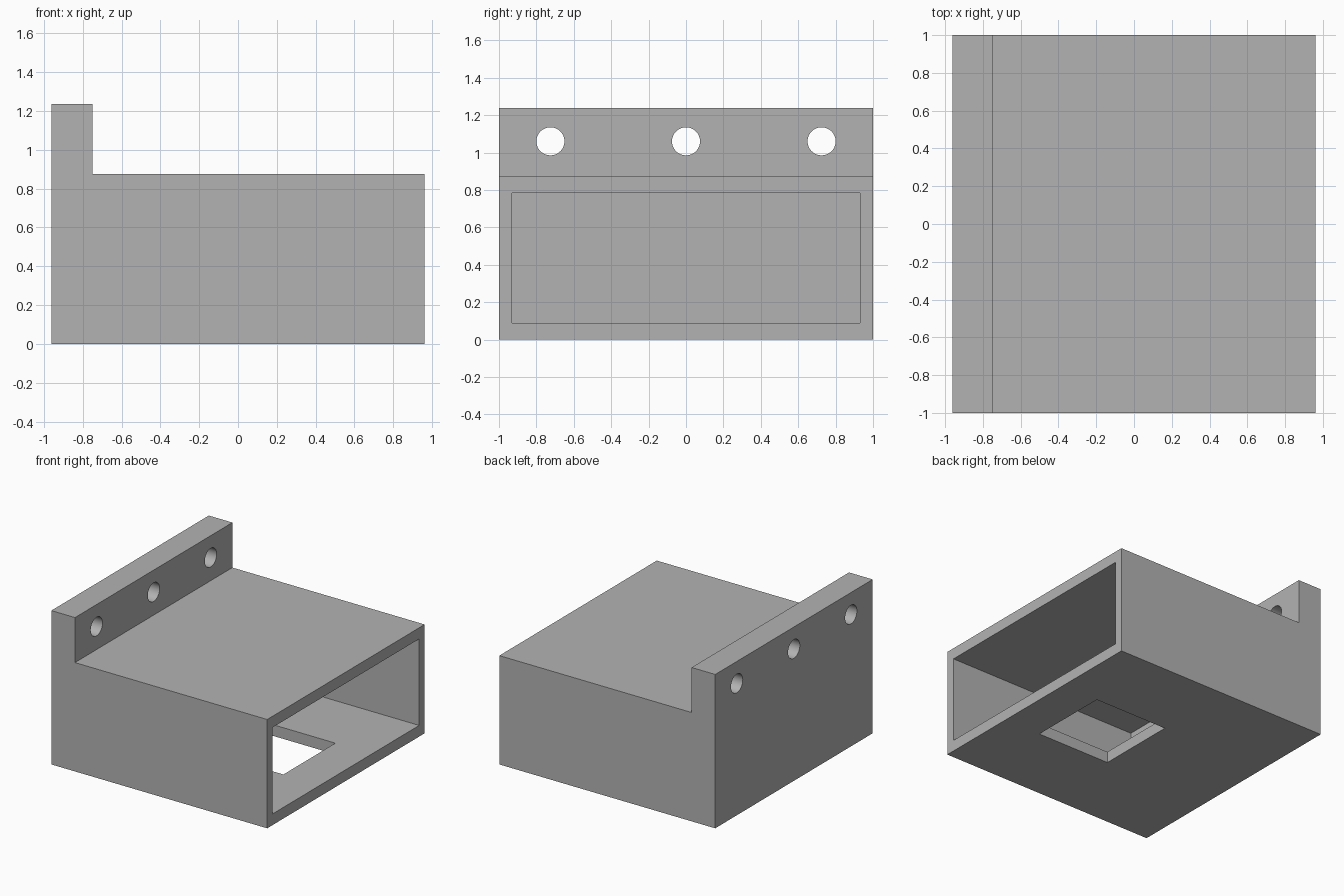
import bpy
import bmesh
import math
from mathutils import Matrix, Vector

default = bpy.data.objects.get("Cube")
if default:
    bpy.data.objects.remove(default, do_unlink=True)

HALF_X, HALF_Y = 0.96, 1.0
BODY_TOP, FLANGE_TOP, FLANGE_X = 0.875, 1.237, -0.75
WALL_Y, WALL_Z = 0.07, 0.09

grey = bpy.data.materials.new("plain_grey")
grey.use_nodes = True
grey.diffuse_color = (0.45, 0.45, 0.45, 1)
grey.node_tree.nodes["Principled BSDF"].inputs["Base Color"].default_value = grey.diffuse_color


def make_object(name, bm):
    bmesh.ops.recalc_face_normals(bm, faces=bm.faces[:])
    mesh = bpy.data.meshes.new(name)
    bm.to_mesh(mesh)
    bm.free()
    mesh.materials.append(grey)
    obj = bpy.data.objects.new(name, mesh)
    bpy.context.collection.objects.link(obj)
    return obj


def box(name, low, high):
    low, high = Vector(low), Vector(high)
    bm = bmesh.new()
    placing = Matrix.Translation((low + high) / 2) @ Matrix.Diagonal((high - low).to_4d())
    placing[3][3] = 1
    bmesh.ops.create_cube(bm, size=1, matrix=placing)
    return make_object(name, bm)


def screw_cutter(y):
    bm = bmesh.new()
    placing = Matrix.Translation((-0.85, y, 1.06)) @ Matrix.Rotation(math.pi / 2, 4, 'Y')
    bmesh.ops.create_cone(bm, cap_ends=True, segments=48, radius1=0.075, radius2=0.075,
                          depth=0.6, matrix=placing)
    return make_object("screw_hole_cutter", bm)


# Body and upright flange: one side profile extruded along y
profile = [(-HALF_X, 0), (HALF_X, 0), (HALF_X, BODY_TOP), (FLANGE_X, BODY_TOP),
           (FLANGE_X, FLANGE_TOP), (-HALF_X, FLANGE_TOP)]
bm = bmesh.new()
side = bm.faces.new([bm.verts.new((x, -HALF_Y, z)) for x, z in profile])
extruded = bmesh.ops.extrude_face_region(bm, geom=[side])["geom"]
new_verts = [v for v in extruded if isinstance(v, bmesh.types.BMVert)]
bmesh.ops.translate(bm, verts=new_verts, vec=(0, 2 * HALF_Y, 0))
# Keep the starting side face as the closing cap
if not side.is_valid:
    bm.edges.ensure_lookup_table()
    bmesh.ops.holes_fill(bm, edges=[e for e in bm.edges if e.is_boundary])
housing = make_object("housing", bm)

# Cavity open on the left, window in the floor, and three screw holes
cutters = [
    box("cavity_cutter", (FLANGE_X, -HALF_Y + WALL_Y, WALL_Z),
        (HALF_X + 0.2, HALF_Y - WALL_Y, BODY_TOP - WALL_Z)),
    box("floor_window_cutter", (-0.02, -0.33, -0.2), (0.635, 0.33, 0.3)),
]
cutters += [screw_cutter(y) for y in (-0.725, 0, 0.725)]

bpy.ops.object.select_all(action='DESELECT')
housing.select_set(True)
bpy.context.view_layer.objects.active = housing
for cutter in cutters:
    cutter.hide_render = True
    cut = housing.modifiers.new(cutter.name, 'BOOLEAN')
    cut.operation = 'DIFFERENCE'
    cut.solver = 'EXACT'
    cut.object = cutter
    bpy.ops.object.modifier_apply(modifier=cut.name)
    bpy.data.objects.remove(cutter, do_unlink=True)

bpy.ops.object.shade_smooth_by_angle(angle=math.radians(30))
